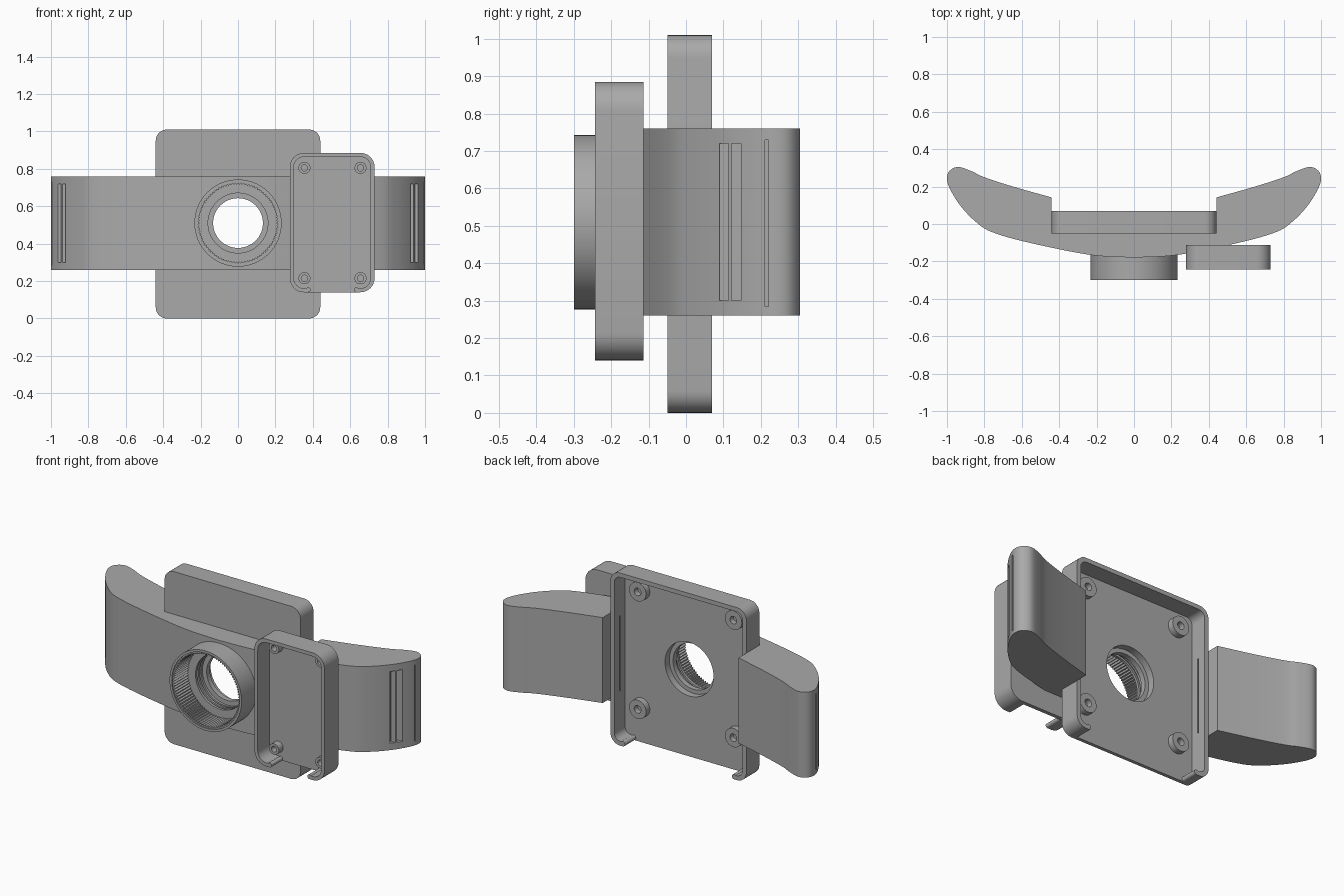
import bpy, bmesh, math
from mathutils import Vector

cube = bpy.data.objects.get("Cube")
if cube:
    bpy.data.objects.remove(cube)

grey = bpy.data.materials.new("neutral grey")
grey.use_nodes = True
grey.diffuse_color = (0.4, 0.4, 0.4, 1)
grey.node_tree.nodes["Principled BSDF"].inputs["Base Color"].default_value = (0.4, 0.4, 0.4, 1)
parts = []
MID = 0.51


def prism(name, pts, axis, lo, hi, keep=True):
    """Extrude a closed outline along y (outline in x, z) or z (outline in x, y)."""
    place = (lambda p, h: (p[0], h, p[1])) if axis == "y" else (lambda p, h: (p[0], p[1], h))
    bm = bmesh.new()
    face = bm.faces.new([bm.verts.new(place(p, lo)) for p in pts])
    geo = bmesh.ops.extrude_face_region(bm, geom=[face])["geom"]
    move = Vector(place((0, 0), hi - lo))
    bmesh.ops.translate(bm, verts=[g for g in geo if isinstance(g, bmesh.types.BMVert)], vec=move)
    bmesh.ops.recalc_face_normals(bm, faces=bm.faces)
    mesh = bpy.data.meshes.new(name)
    bm.to_mesh(mesh)
    bm.free()
    obj = bpy.data.objects.new(name, mesh)
    bpy.context.collection.objects.link(obj)
    if keep:
        mesh.materials.append(grey)
        parts.append(obj)
    else:
        obj.hide_render = True
    return obj


def circle(x, z, r, n=64):
    return [(x + r * math.cos(i * math.tau / n), z + r * math.sin(i * math.tau / n)) for i in range(n)]


def rounded(x0, x1, z0, z1, r, n=8):
    pts = []
    corners = [(x1 - r, z1 - r), (x0 + r, z1 - r), (x0 + r, z0 + r), (x1 - r, z0 + r)]
    for k, (cx, cz) in enumerate(corners):
        for i in range(n + 1):
            a = (k + i / n) * math.pi / 2
            pts.append((cx + r * math.cos(a), cz + r * math.sin(a)))
    return pts


def rect(x0, x1, y0, y1):
    return [(x0, y0), (x1, y0), (x1, y1), (x0, y1)]


def cut(obj, pts, axis, lo, hi):
    cutter = prism("cutter", pts, axis, lo, hi, keep=False)
    mod = obj.modifiers.new("cut", "BOOLEAN")
    mod.operation = "DIFFERENCE"
    mod.solver = "EXACT"
    mod.object = cutter
    bpy.context.view_layer.update()
    deps = bpy.context.evaluated_depsgraph_get()
    mesh = bpy.data.meshes.new_from_object(obj.evaluated_get(deps))
    obj.modifiers.clear()
    obj.data = mesh
    bpy.data.objects.remove(cutter)


def smooth_path(ctrl, steps=6):
    """Catmull-Rom curve through the control points."""
    p = [Vector(c) for c in ctrl]
    p = [2 * p[0] - p[1]] + p + [2 * p[-1] - p[-2]]
    out = []
    for a, b, c, d in zip(p, p[1:], p[2:], p[3:]):
        for i in range(steps):
            t = i / steps
            out.append(0.5 * (2 * b + (c - a) * t + (2 * a - 5 * b + 4 * c - d) * t * t
                              + (3 * b - a - 3 * c + d) * t ** 3))
    return out + [p[-2]]


# Curved band, mirrored half outline seen from above
half = smooth_path([(0, -0.18), (0.235, -0.165), (0.56, -0.1), (0.76, -0.043), (0.85, 0.015),
                    (0.93, 0.1), (0.985, 0.19), (1.0, 0.245), (0.985, 0.285), (0.94, 0.305),
                    (0.87, 0.283), (0.8, 0.25), (0.64, 0.198), (0.44, 0.142)])
half = [(p.x, p.y) for p in half] + [(0.44, -0.045)]
half[0] = (0, -0.18)
outline = half + [(-x, y) for x, y in reversed(half[1:])]
band = prism("curved_band", outline, "z", 0.26, 0.76)

# Strap slots in both band ends
for s in (-1, 1):
    for y0, y1, x0, x1, z0, z1 in [(0.09, 0.113, 0.91, 1.02, 0.3, 0.72),
                                   (0.122, 0.147, 0.925, 1.02, 0.3, 0.72),
                                   (0.211, 0.22, 0.97, 1.02, 0.285, 0.73)]:
        cut(band, rect(s * x0, s * x1, y0, y1), "z", z0, z1)

# Large rear tray, open to the back and along the bottom edge
tray = prism("rear_tray", rounded(-0.44, 0.44, 0, 1.01, 0.06), "y", -0.05, 0.07)
cut(tray, rounded(-0.415, 0.415, 0.025, 0.985, 0.04), "y", -0.03, 0.1)
cut(tray, rect(-0.36, 0.36, -0.1, 0.1), "y", -0.03, 0.1)
for s in (-1, 1):
    cut(tray, rect(s * 0.4, s * 0.43, 0.012, 0.022), "z", 0.29, 0.73)

# Small front box, open to the front and along the bottom edge
box = prism("front_box", rounded(0.277, 0.73, 0.14, 0.885, 0.075), "y", -0.243, -0.113)
inner = rounded(0.298, 0.709, 0.161, 0.864, 0.055)
cut(box, inner, "y", -0.135, -0.3)
cut(box, rect(0.375, 0.632, 0.1, 0.2), "y", -0.135, -0.3)
cut(band, inner, "y", -0.13, -0.3)

# Rounded ends of the cut bottom walls
for x in (-0.36, 0.36):
    prism("tray_lip_end", circle(x, 0.0145, 0.0145, 16), "y", -0.035, 0.07)
for x in (0.375, 0.632):
    prism("box_lip_end", circle(x, 0.153, 0.013, 16), "y", -0.14, -0.243)

# Front collar with fine inner teeth
collar = prism("toothed_collar", circle(0, MID, 0.233, 96), "y", -0.3, -0.13)
teeth = []
for i in range(180):
    a, r = i * math.tau / 180, 0.214 if i % 2 else 0.205
    teeth.append((r * math.cos(a), MID + r * math.sin(a)))
cut(collar, teeth, "y", -0.4, 0)
cut(collar, circle(0, MID, 0.219, 96), "y", -0.4, -0.293)

# Stepped and grooved bore through the band and the tray
cut(band, circle(0, MID, 0.22), "y", -0.3, -0.165)
cut(band, circle(0, MID, 0.16), "y", -0.2, -0.1)
cut(band, circle(0, MID, 0.133), "y", -0.2, 0)
cut(band, circle(0, MID, 0.157), "y", -0.07, 0)
for y in (-0.15, -0.125):
    cut(band, circle(0, MID, 0.171), "y", y, y + 0.012)
cut(tray, circle(0, MID, 0.157), "y", -0.1, 0)


# Screw posts in the tray and the box
def post(name, x, z, r, hole, base, top):
    obj = prism(name, circle(x, z, r, 32), "y", base, top)
    cut(obj, circle(x, z, hole, 24), "y", base + (top - base) * 0.2, top + (top - base))


for x in (-0.31, 0.31):
    for z in (0.205, 0.893):
        post("tray_post", x, z, 0.055, 0.022, -0.035, 0.005)
for x in (0.355, 0.655):
    for z in (0.215, 0.805):
        post("box_post", x, z, 0.032, 0.017, -0.13, -0.175)

# Smooth curved walls, keep hard edges
bpy.ops.object.select_all(action="DESELECT")
for obj in parts:
    obj.select_set(True)
bpy.context.view_layer.objects.active = band
bpy.ops.object.shade_smooth_by_angle(angle=math.radians(30))
